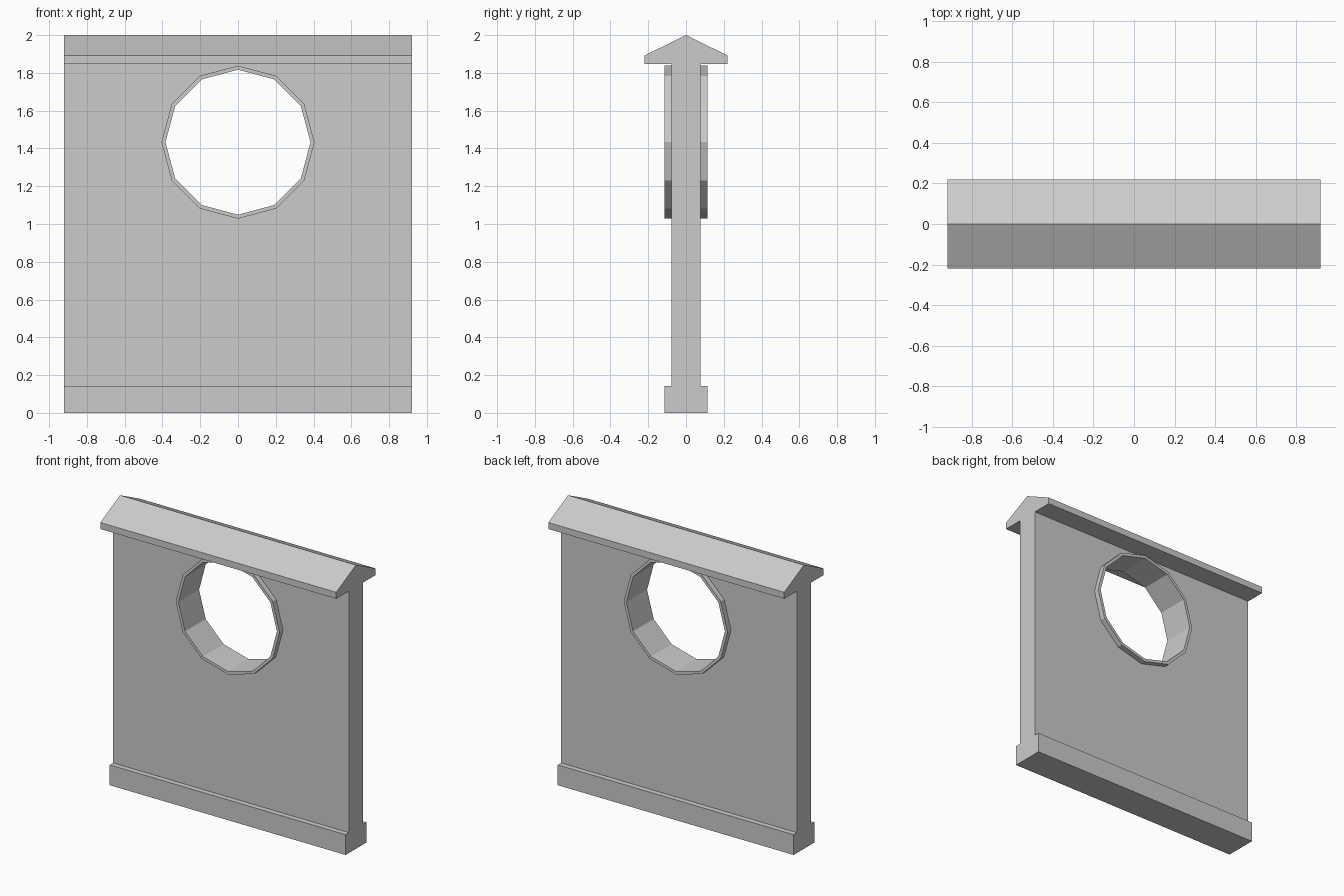
import bpy, bmesh
from math import sin, cos, tau

if "Cube" in bpy.data.objects:
    bpy.data.objects.remove(bpy.data.objects["Cube"])

HALF_W = 0.92
HOLE_Z = 1.433


def prism(name, points, offset, direction):
    """Extrude a closed outline from its start plane along one direction."""
    bm = bmesh.new()
    face = bm.faces.new([bm.verts.new(p) for p in points])
    ext = bmesh.ops.extrude_face_region(bm, geom=[face], use_keep_orig=True)
    moved = [v for v in ext["geom"] if isinstance(v, bmesh.types.BMVert)]
    bmesh.ops.translate(bm, verts=moved, vec=[offset * d for d in direction])
    bmesh.ops.recalc_face_normals(bm, faces=bm.faces)
    mesh = bpy.data.meshes.new(name)
    bm.to_mesh(mesh)
    bm.free()
    obj = bpy.data.objects.new(name, mesh)
    bpy.context.collection.objects.link(obj)
    return obj


def twelve_sided(name, radius, half_depth):
    ring = [(radius * cos(i * tau / 12), -half_depth,
             HOLE_Z + radius * sin(i * tau / 12)) for i in range(12)]
    return prism(name, ring, 2 * half_depth, (0, 1, 0))


def combine(target, tool, operation):
    mod = target.modifiers.new(operation.lower(), 'BOOLEAN')
    mod.operation = operation
    mod.solver = 'EXACT'
    mod.object = tool
    tool.hide_render = True
    bpy.context.view_layer.objects.active = target
    bpy.ops.object.modifier_apply(modifier=mod.name)
    bpy.data.objects.remove(tool)


# Wall section: plinth, panel and pitched coping, mirrored about y = 0
half = [(0.115, 0), (0.115, 0.143), (0.077, 0.143), (0.077, 1.846),
        (0.22, 1.846), (0.22, 1.892)]
section = half + [(0, 2)] + [(-y, z) for y, z in reversed(half)]
wall = prism("wall", [(-HALF_W, y, z) for y, z in section],
             2 * HALF_W, (1, 0, 0))

# Raised round window frame, then the opening through it
combine(wall, twelve_sided("window_frame", 0.405, 0.115), 'UNION')
combine(wall, twelve_sided("window_opening", 0.384, 0.3), 'DIFFERENCE')
